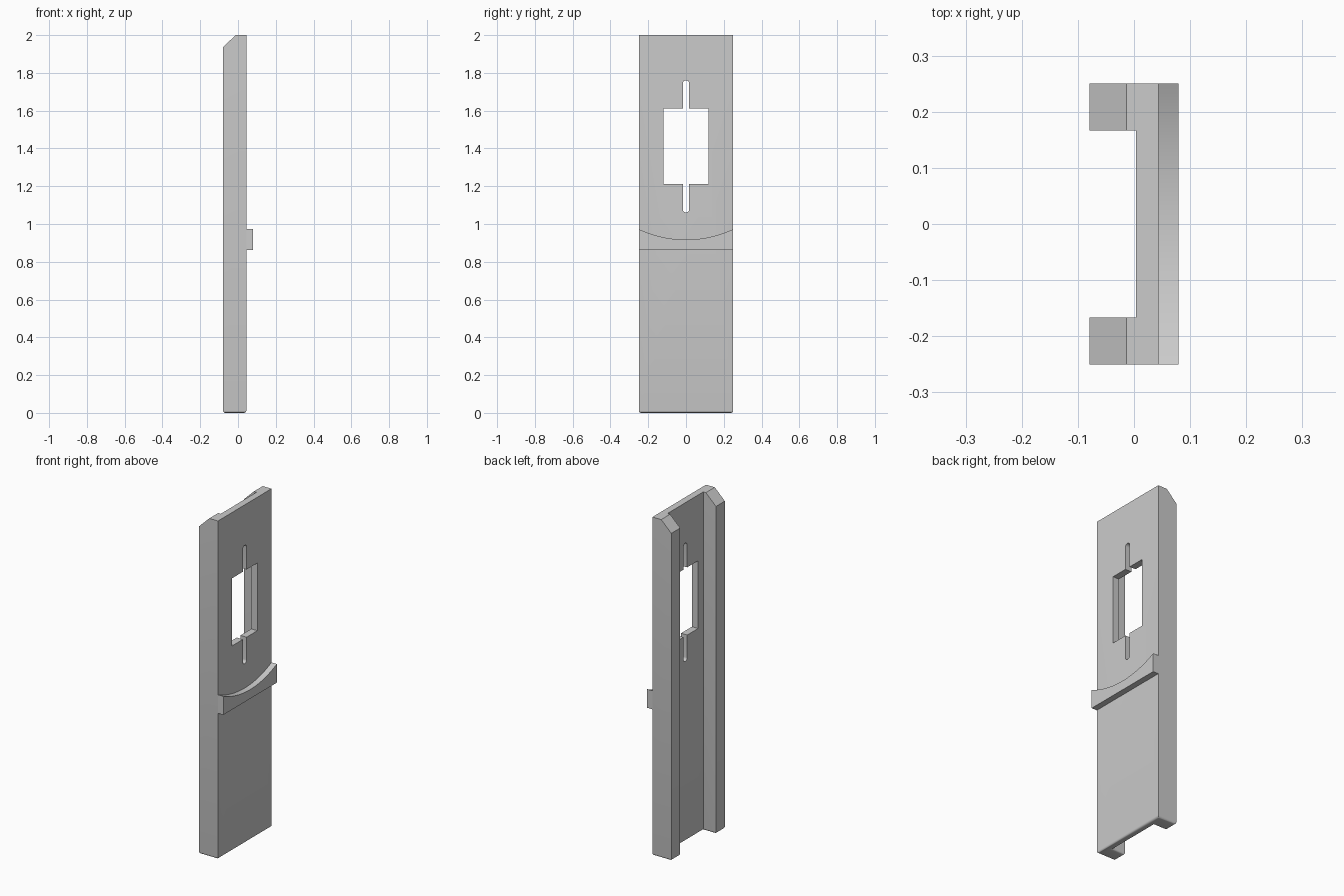
import bpy, bmesh, math
from mathutils import Vector

cube = bpy.data.objects.get("Cube")
if cube:
    bpy.data.objects.remove(cube, do_unlink=True)

grey = bpy.data.materials.new("light grey")
grey.use_nodes = True
colour = (0.6, 0.6, 0.6, 1)
grey.diffuse_color = colour
grey.node_tree.nodes["Principled BSDF"].inputs["Base Color"].default_value = colour

BACK, INNER, FACE, LEDGE = -0.079, 0.004, 0.044, 0.079
HALF, RAIL = 0.25, 0.167


def prism(outline, offset):
    """Extrude a closed outline of 3D points along an offset."""
    bm = bmesh.new()
    base = bm.faces.new([bm.verts.new(p) for p in outline])
    ext = bmesh.ops.extrude_face_region(bm, geom=[base], use_keep_orig=True)
    moved = [g for g in ext["geom"] if isinstance(g, bmesh.types.BMVert)]
    bmesh.ops.translate(bm, verts=moved, vec=offset)
    bmesh.ops.recalc_face_normals(bm, faces=bm.faces)
    return bm


def finish(bm, name):
    mesh = bpy.data.meshes.new(name)
    bm.to_mesh(mesh)
    bm.free()
    mesh.materials.append(grey)
    obj = bpy.data.objects.new(name, mesh)
    bpy.context.collection.objects.link(obj)
    return obj


def activate(obj):
    bpy.ops.object.select_all(action="DESELECT")
    obj.select_set(True)
    bpy.context.view_layer.objects.active = obj


# Channel body: front plate with two side rails
half = [(FACE, HALF), (BACK, HALF), (BACK, RAIL), (INNER, RAIL)]
section = half + [(x, -y) for x, y in reversed(half)]
bm = prism([(x, y, 0) for x, y in section], (0, 0, 2))

# Rounded bottom edges
bottom = [e for e in bm.edges if all(v.co.z < 0.001 for v in e.verts)]
bmesh.ops.bevel(bm, geom=bottom, offset=0.012, segments=4, profile=0.5,
                affect="EDGES", clamp_overlap=True)

# Sloped rail tops
cut = bmesh.ops.bisect_plane(
    bm, geom=bm.verts[:] + bm.edges[:] + bm.faces[:],
    plane_co=(BACK, 0, 1.936), plane_no=Vector((-0.064, 0, 0.066)),
    clear_outer=True)
rim = [g for g in cut["geom_cut"] if isinstance(g, bmesh.types.BMEdge)]
bmesh.ops.holes_fill(bm, edges=rim, sides=0)
bmesh.ops.recalc_face_normals(bm, faces=bm.faces)
body = finish(bm, "channel_body")

# Window with a round-ended slot above and below
WIN_Y, WIN_Z, SLOT, REACH, MID = 0.118, 0.2, 0.017, 0.35, 1.411
arc = [(SLOT * math.cos(a), REACH - SLOT + SLOT * math.sin(a))
       for a in (math.pi * i / 12 for i in range(13))]
upper = [(WIN_Y, WIN_Z), (SLOT, WIN_Z)] + arc + [(-SLOT, WIN_Z), (-WIN_Y, WIN_Z)]
window = upper + [(-y, -z) for y, z in upper]
cutter = finish(prism([(-0.03, y, MID + z) for y, z in window], (0.12, 0, 0)),
                "window_cutter")
cutter.hide_render = True
mod = body.modifiers.new("window", "BOOLEAN")
mod.operation = "DIFFERENCE"
mod.solver = "EXACT"
mod.object = cutter
activate(body)
bpy.ops.object.modifier_apply(modifier=mod.name)
bpy.data.objects.remove(cutter, do_unlink=True)

# Ledge with a concave top
LOW, DIP, RISE = 0.863, 0.917, 0.056
radius = (HALF ** 2 + RISE ** 2) / (2 * RISE)
sweep = math.asin(HALF / radius)
curve = [(radius * math.sin(t), DIP + radius * (1 - math.cos(t)))
         for t in (sweep * (i / 12 - 1) for i in range(25))]
profile = [(HALF, LOW), (-HALF, LOW)] + curve
ledge = finish(prism([(FACE, y, z) for y, z in profile], (LEDGE - FACE, 0, 0)),
               "curved_ledge")

# Smooth rounded surfaces, keep corners crisp
for obj in (body, ledge):
    activate(obj)
    bpy.ops.object.shade_smooth_by_angle(angle=math.radians(30))
